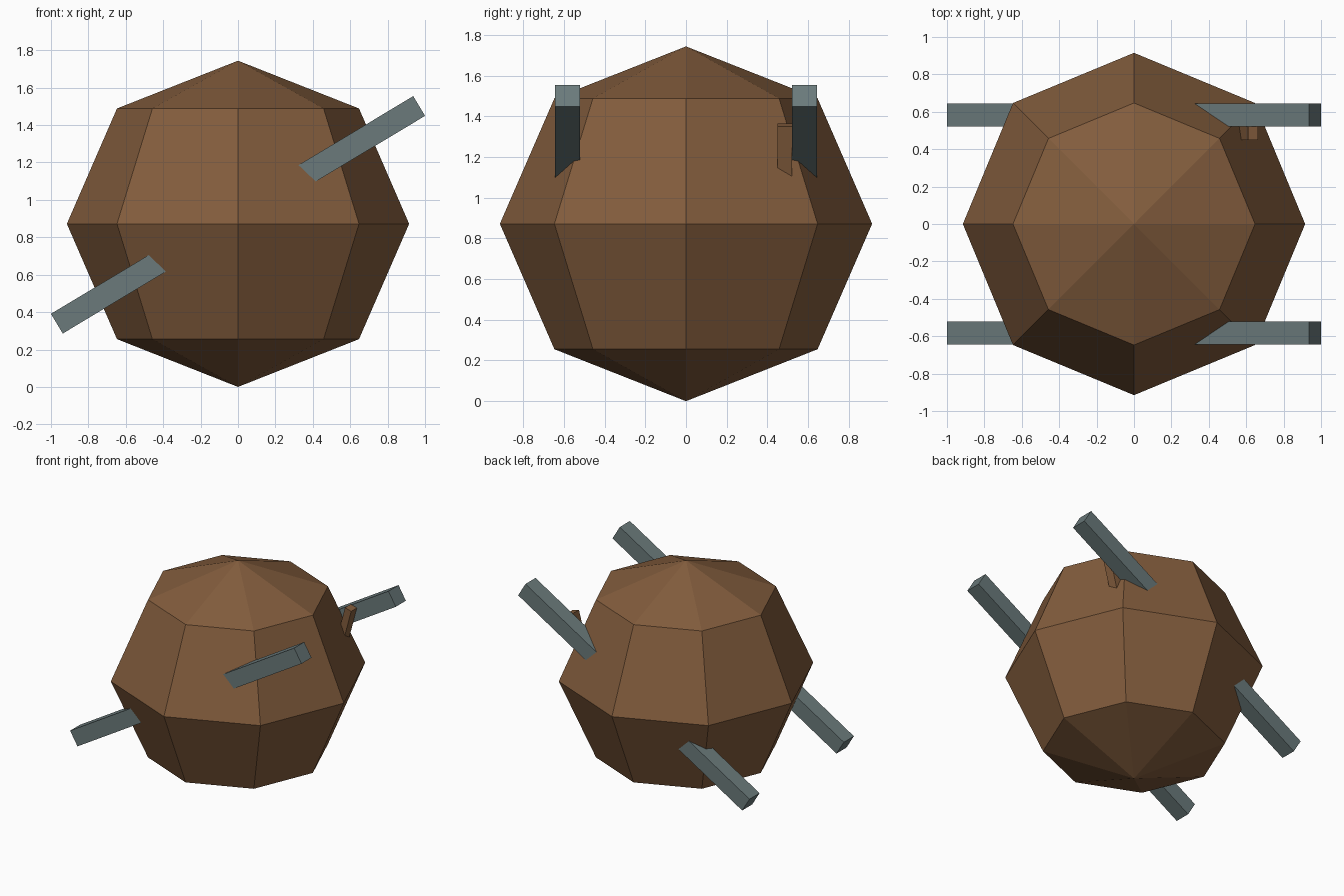
import bpy, math
from mathutils import Matrix

if "Cube" in bpy.data.objects:
    bpy.data.objects.remove(bpy.data.objects["Cube"])


def material(name, rgb):
    m = bpy.data.materials.new(name)
    m.diffuse_color = (*rgb, 1)
    m.use_nodes = True
    m.node_tree.nodes["Principled BSDF"].inputs["Base Color"].default_value = m.diffuse_color
    return m


wood = material("brown wood", (0.225, 0.108, 0.046))
metal = material("grey metal", (0.145, 0.195, 0.198))


def box(name, center, size, tilt, mat):
    """Box turned about the y axis by tilt degrees."""
    bpy.ops.mesh.primitive_cube_add(size=1)
    ob = bpy.context.object
    ob.name = name
    ob.data.transform(Matrix.Diagonal((*size, 1)))
    ob.location = center
    ob.rotation_euler = (0, math.radians(tilt), 0)
    ob.data.materials.append(mat)
    return ob


# Faceted round body, slightly flattened
bpy.ops.mesh.primitive_uv_sphere_add(segments=8, ring_count=4, radius=0.915,
                                     location=(0, 0, 0.872))
body = bpy.context.object
body.name = "body"
body.scale.z = 0.872 / 0.915
body.data.materials.append(wood)

# Two slanted bars running right through the body
for side, y in (("front", -0.5825), ("back", 0.5825)):
    box(side + "_bar", (0, y, 0.92), (2.26, 0.124, 0.123), -31, metal)

# Small peg leaning out of the body beside the back bar
lean = math.radians(15)
length = 0.36
box("peg",
    (0.637 - math.sin(lean) * length / 2, 0.486,
     1.358 - math.cos(lean) * length / 2),
    (0.055, 0.072, length), 15, wood)
